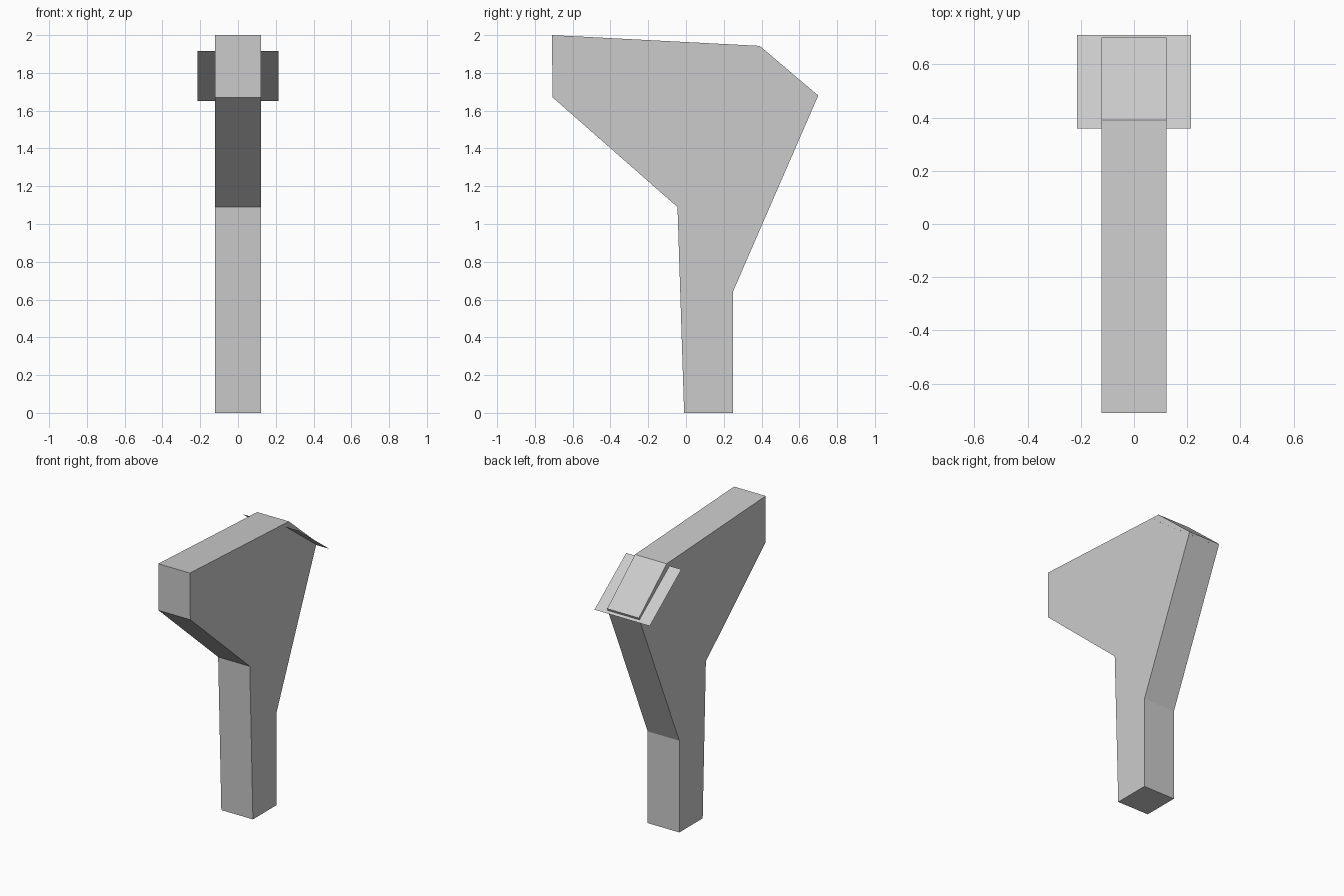
import bpy

if "Cube" in bpy.data.objects:
    bpy.data.objects.remove(bpy.data.objects["Cube"])


def make_object(name, verts, faces):
    mesh = bpy.data.meshes.new(name)
    mesh.from_pydata(verts, [], faces)
    mesh.update()
    obj = bpy.data.objects.new(name, mesh)
    bpy.context.collection.objects.link(obj)
    return obj


def extrude_profile(name, profile, half_width):
    # Extrude a (y, z) outline symmetrically along x
    n = len(profile)
    verts = [(x, y, z) for x in (half_width, -half_width) for y, z in profile]
    faces = [tuple(range(n)), tuple(reversed(range(n, 2 * n)))]
    faces += [(i, i + n, (i + 1) % n + n, (i + 1) % n) for i in range(n)]
    return make_object(name, verts, faces)


# Support bracket: upright post flaring into a cantilevered head
extrude_profile("support_bracket", [
    (-0.01, 0.0), (0.25, 0.0), (0.25, 0.645), (0.70, 1.68),
    (0.39, 1.943), (-0.71, 2.0), (-0.706, 1.67), (-0.045, 1.09)], 0.123)

# Thin sloped plate crossing the back of the head
w = 0.215
make_object("sloped_plate",
            [(-w, 0.71, 1.652), (w, 0.71, 1.652), (w, 0.358, 1.916), (-w, 0.358, 1.916)],
            [(3, 2, 1, 0)])
